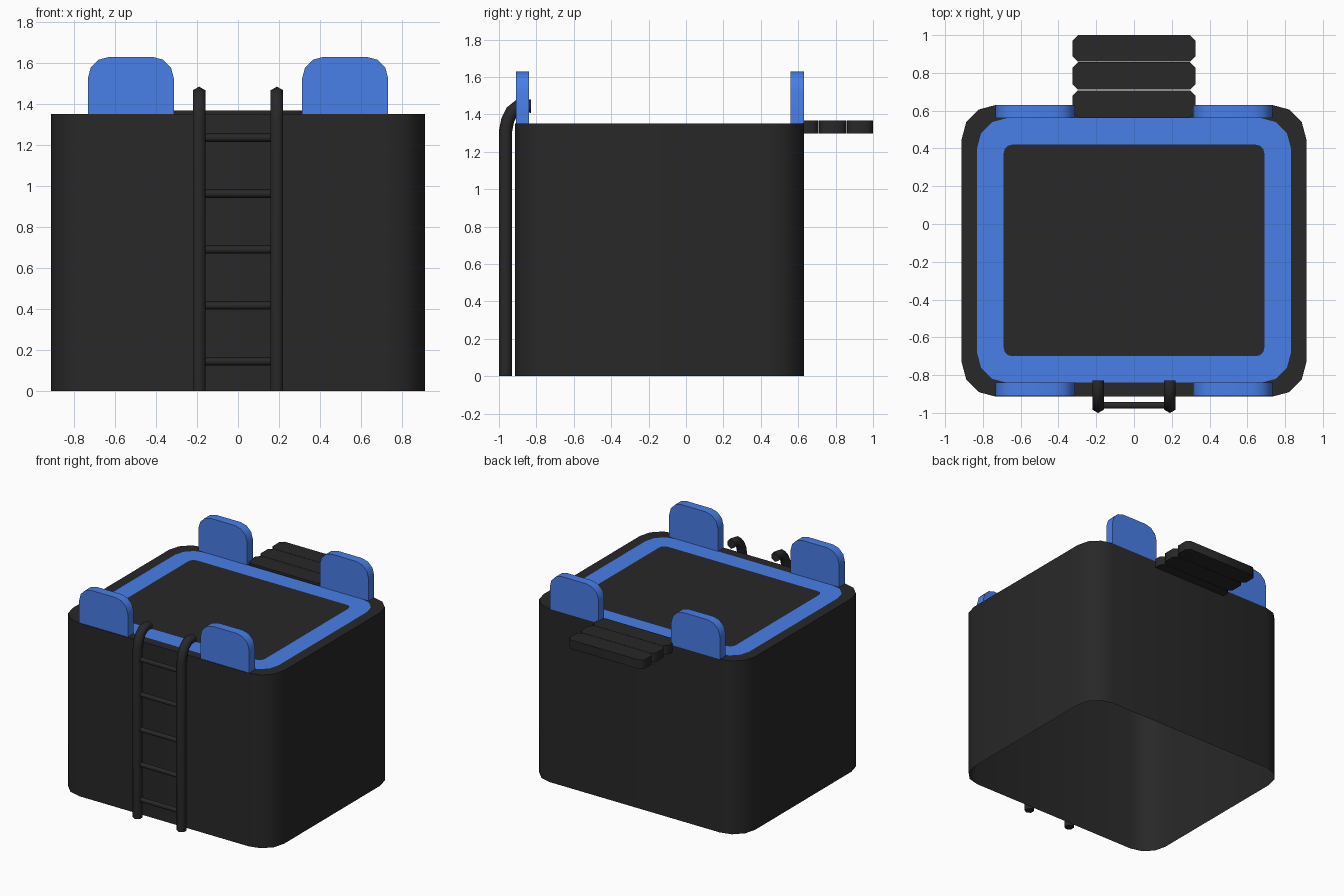
import bpy, bmesh, math
from mathutils import Vector

if "Cube" in bpy.data.objects:
    bpy.data.objects.remove(bpy.data.objects["Cube"])


def material(name, rgb):
    m = bpy.data.materials.new(name)
    m.diffuse_color = (*rgb, 1)
    m.use_nodes = True
    m.node_tree.nodes["Principled BSDF"].inputs["Base Color"].default_value = m.diffuse_color
    return m


DARK = material("charcoal", (0.021, 0.021, 0.021))
BLUE = material("blue", (0.065, 0.209, 0.800))


def finish(bm, name, mats, angle=35, closed=True):
    if closed:
        bmesh.ops.recalc_face_normals(bm, faces=bm.faces)
    me = bpy.data.meshes.new(name)
    bm.to_mesh(me)
    bm.free()
    for m in mats:
        me.materials.append(m)
    ob = bpy.data.objects.new(name, me)
    bpy.context.collection.objects.link(ob)
    bpy.ops.object.select_all(action='DESELECT')
    ob.select_set(True)
    bpy.context.view_layer.objects.active = ob
    bpy.ops.object.shade_smooth_by_angle(angle=math.radians(angle))
    return ob


def rounded_rect(x0, x1, y0, y1, r, n=3):
    pts = []
    for cx, cy, a0 in ((x1 - r, y1 - r, 0), (x0 + r, y1 - r, 90),
                       (x0 + r, y0 + r, 180), (x1 - r, y0 + r, 270)):
        for i in range(n + 1):
            a = math.radians(a0 + 90 * i / n)
            pts.append((cx + r * math.cos(a), cy + r * math.sin(a)))
    return pts


def prism(name, pts, offset, mat, angle=35):
    bm = bmesh.new()
    f = bm.faces.new([bm.verts.new(p) for p in pts])
    top = bmesh.ops.extrude_face_region(bm, geom=[f], use_keep_orig=True)
    bmesh.ops.translate(bm, vec=offset, verts=[v for v in top["geom"] if isinstance(v, bmesh.types.BMVert)])
    return finish(bm, name, [mat], angle)


def tube(name, pts, side, radius, n=6, end=None):
    """Sweep an n-sided section along pts; side is perpendicular to the path."""
    pts, side = [Vector(p) for p in pts], Vector(side)
    bm = bmesh.new()
    rings = []
    for i, p in enumerate(pts):
        t = (pts[min(i + 1, len(pts) - 1)] - pts[max(i - 1, 0)]).normalized()
        if end and i == len(pts) - 1:
            t = Vector(end)
        up = t.cross(side)
        angles = [math.pi / 2 + 2 * math.pi * k / n for k in range(n)]
        rings.append([bm.verts.new(p + radius * (side * math.cos(a) + up * math.sin(a)))
                      for a in angles])
    for a, b in zip(rings, rings[1:]):
        for i in range(n):
            j = (i + 1) % n
            bm.faces.new((a[i], a[j], b[j], b[i]))
    bm.faces.new(rings[0])
    bm.faces.new(rings[-1])
    return finish(bm, name, [DARK], 62)


# Tank body, open below: wall, dark rim, blue band and dark centre as nested loops
TOP = 1.35
outer = rounded_rect(-0.912, 0.912, -0.914, 0.63, 0.18)
band_out = rounded_rect(-0.83, 0.83, -0.84, 0.56, 0.155)
band_in = rounded_rect(-0.69, 0.69, -0.70, 0.42, 0.045)
bm = bmesh.new()
loops = [[bm.verts.new((x, y, z)) for x, y in pts]
         for pts, z in ((outer, 0), (outer, TOP), (band_out, TOP), (band_in, TOP))]
bm.faces.new(loops[-1])
for k, (a, b) in enumerate(zip(loops, loops[1:])):
    for i in range(len(a)):
        j = (i + 1) % len(a)
        bm.faces.new((a[i], a[j], b[j], b[i])).material_index = int(k == 2)
finish(bm, "tank_body", [DARK, BLUE], closed=False)

# Four upright blue panels with rounded upper corners
half = [p for p in rounded_rect(-0.21, 0.21, 1.2, 1.63, 0.105) if p[1] > 1.4]
panel = [(0.21, TOP)] + half + [(-0.21, TOP)]
for side, sx in (("left", -1), ("right", 1)):
    for end, y in (("front", -0.91), ("back", 0.56)):
        prism(f"{end}_{side}_panel", [(sx * 0.523 + x, y, z) for x, z in panel],
              Vector((0, 0.07, 0)), BLUE)

# Rear platform made of three slats
for i, (y0, y1) in enumerate(((0.565, 0.708), (0.711, 0.857), (0.860, 1.0))):
    pts = rounded_rect(-0.325, 0.325, y0, y1, 0.028, 1)
    prism(f"platform_slat_{i + 1}", [(x, y, 1.298) for x, y in pts],
          Vector((0, 0, 0.07)), DARK, 50)

# Ladder rails hooking over the front edge
path = [(-0.965, 0), (-0.965, 1.31), (-0.953, 1.37), (-0.93, 1.415),
        (-0.895, 1.443), (-0.86, 1.449), (-0.828, 1.443)]
for side, x in (("left", -0.19), ("right", 0.19)):
    tube(f"ladder_rail_{side}", [(x, y, z) for y, z in path], (1, 0, 0), 0.0355,
         end=(0, 1, 0))

# Ladder rungs
for i in range(5):
    z = 0.143 + i * 0.273
    tube(f"ladder_rung_{i + 1}", [(-0.18, -0.96, z), (0.18, -0.96, z)], (0, 1, 0), 0.02)
